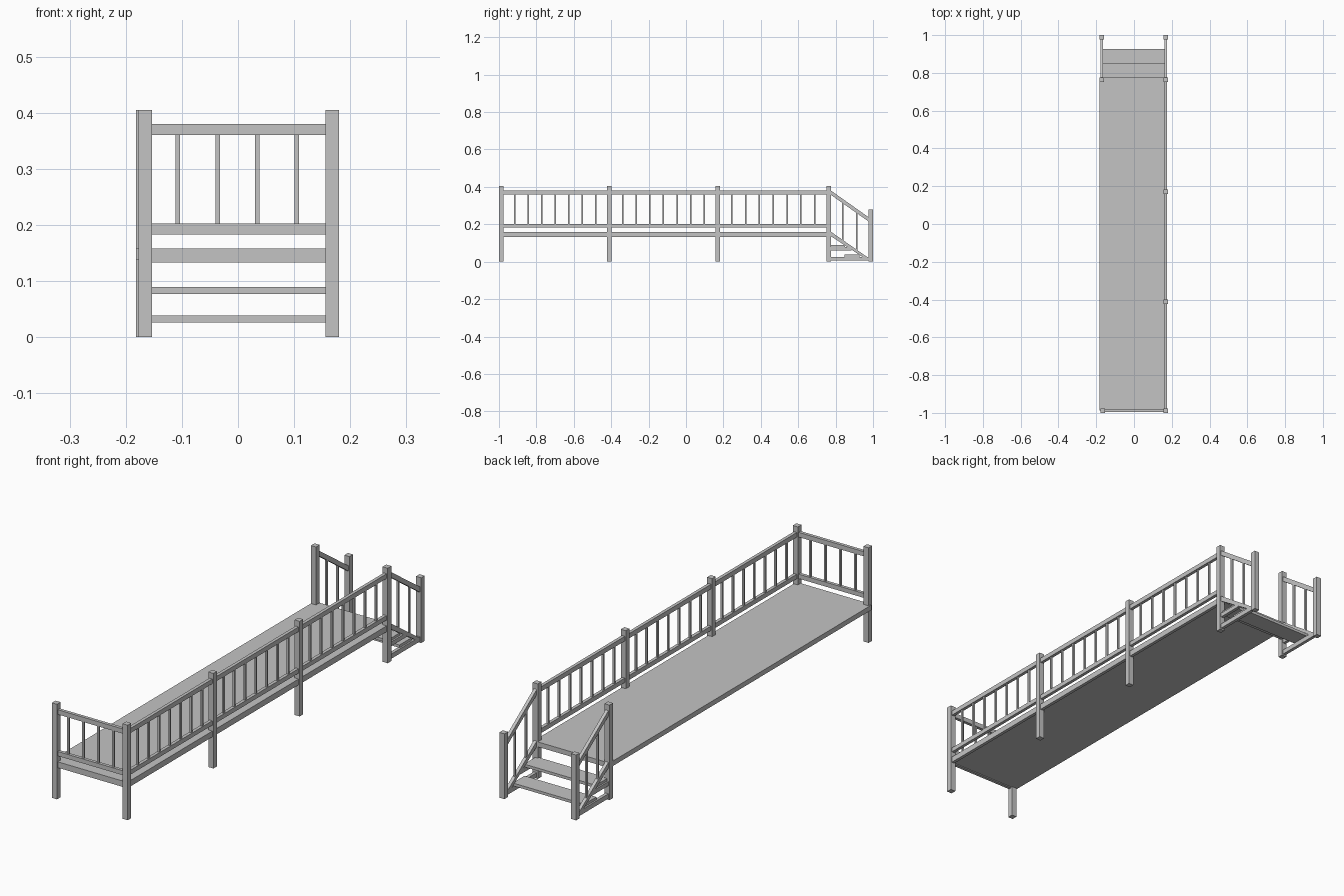
import bpy
import bmesh

cube = bpy.data.objects.get("Cube")
if cube:
    bpy.data.objects.remove(cube, do_unlink=True)

grey = bpy.data.materials.new("plain grey")
grey.use_nodes = True
colour = (0.55, 0.55, 0.55, 1)
grey.diffuse_color = colour
grey.node_tree.nodes["Principled BSDF"].inputs["Base Color"].default_value = colour


def prism(name, x0, x1, profile):
    """Extrude a (y, z) profile from x0 to x1."""
    bm = bmesh.new()
    near = [bm.verts.new((x0, y, z)) for y, z in profile]
    far = [bm.verts.new((x1, y, z)) for y, z in profile]
    bm.faces.new(near)
    bm.faces.new(far[::-1])
    for i in range(len(profile)):
        j = (i + 1) % len(profile)
        bm.faces.new((near[j], near[i], far[i], far[j]))
    bmesh.ops.recalc_face_normals(bm, faces=bm.faces)
    mesh = bpy.data.meshes.new(name)
    bm.to_mesh(mesh)
    bm.free()
    mesh.materials.append(grey)
    obj = bpy.data.objects.new(name, mesh)
    bpy.context.collection.objects.link(obj)


def box(name, x, y, z):
    prism(name, x[0], x[1], [(y[0], z[0]), (y[1], z[0]), (y[1], z[1]), (y[0], z[1])])


def around(c, half):
    return (c - half, c + half)


POST, RAIL, BAR = 0.012, 0.007, 0.004
RIGHT, LEFT, BACK_LEFT = 0.168, -0.165, -0.17
FRONT, TOP_STAIR, END = -0.988, 0.763, 0.988
DECK_Z, LOW_Z, TOP_Z = (0.133, 0.158), (0.183, 0.202), (0.36, 0.38)


def post(name, x, y, top):
    box(name, around(x, POST), around(y, POST), (0, top))


# Posts
side_posts = [FRONT, -0.411, 0.17, TOP_STAIR]
for y in side_posts:
    post("side_post", RIGHT, y, 0.405)
post("front_corner_post", LEFT, FRONT, 0.405)
post("stair_top_post", BACK_LEFT, TOP_STAIR, 0.405)
for x in (RIGHT, BACK_LEFT):
    post("stair_end_post", x, END, 0.278)

# Deck and its edge beams
box("deck", (-0.182, RIGHT - RAIL), (FRONT, TOP_STAIR + POST), (0.137, DECK_Z[1]))
box("side_beam", around(RIGHT, RAIL), (FRONT, TOP_STAIR), DECK_Z)
box("front_beam", (LEFT, RIGHT), around(FRONT, RAIL), DECK_Z)

# Horizontal rails
for name, z in (("bottom_rail", LOW_Z), ("top_rail", TOP_Z)):
    box("side_" + name, around(RIGHT, RAIL), (FRONT, TOP_STAIR), z)
    box("front_" + name, (LEFT, RIGHT), around(FRONT, RAIL), z)

# Balusters
baluster_z = (LOW_Z[1], TOP_Z[0])
for a, b in zip(side_posts, side_posts[1:]):
    for i in range(1, 8):
        y = a + (b - a) * i / 8
        box("side_baluster", around(RIGHT, BAR), around(y, BAR), baluster_z)
for i in range(4):
    box("front_baluster", around(-0.107 + i * 0.0707, BAR), around(FRONT, BAR), baluster_z)

# Stair sides: sloped handrail and stringer, balusters and step bearers
y0, y1 = TOP_STAIR + POST, END - POST
slope = (0.238 - 0.38) / (y1 - y0)
for x in (RIGHT, BACK_LEFT):
    xs = around(x, RAIL)
    prism("stair_handrail", *xs, [(y0, 0.357), (y1, 0.215), (y1, 0.238), (y0, 0.38)])
    prism("stair_stringer", *xs, [(y0, 0.136), (y1, 0.004), (y1, 0.02), (y0, 0.16)])
    for i in (1, 2):
        y = y0 - POST + (END - TOP_STAIR) * i / 3
        fall = slope * (y - y0)
        box("stair_baluster", around(x, BAR), around(y, BAR), (0.145 + fall, 0.368 + fall))
    box("upper_bearer", xs, (y0, 0.885), (0.06, 0.078))
    box("lower_bearer", xs, (y0, y1), (0.006, 0.026))

# Treads
box("upper_tread", (BACK_LEFT, RIGHT), (0.768, 0.85), (0.077, 0.089))
box("lower_tread", (BACK_LEFT, RIGHT), (0.847, 0.927), (0.026, 0.038))
